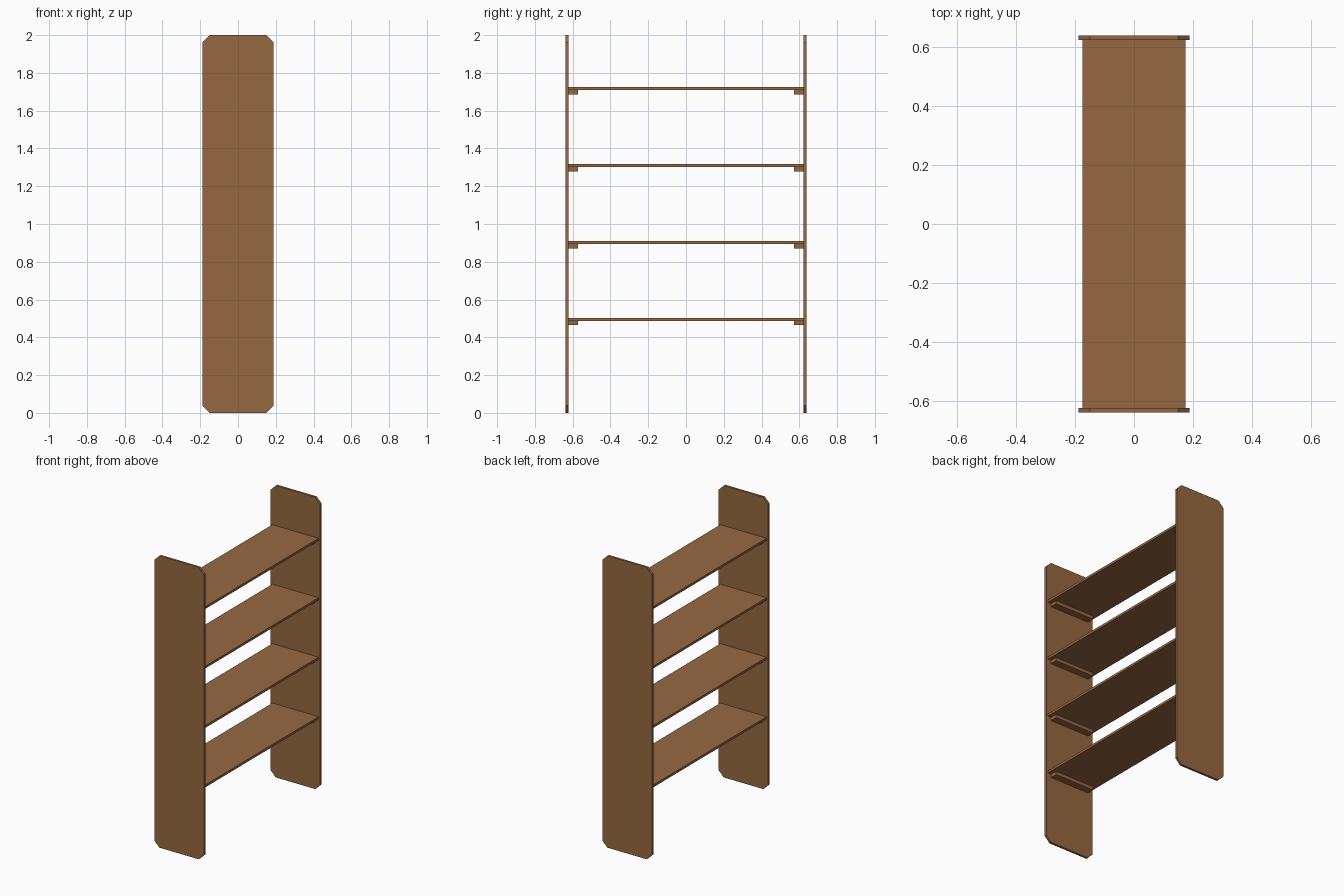
import bpy, bmesh

if "Cube" in bpy.data.objects:
    bpy.data.objects.remove(bpy.data.objects["Cube"])

wood = bpy.data.materials.new("brown wood")
wood.diffuse_color = (0.305, 0.141, 0.053, 1)
wood.use_nodes = True
wood.node_tree.nodes["Principled BSDF"].inputs["Base Color"].default_value = wood.diffuse_color

HALF_X, CHAMFER = 0.1875, 0.038   # side panel half depth and corner cut
Y_IN, Y_OUT = 0.622, 0.638        # inner and outer faces of side panels


def finish(name, bm):
    bmesh.ops.recalc_face_normals(bm, faces=bm.faces)
    mesh = bpy.data.meshes.new(name)
    bm.to_mesh(mesh)
    bm.free()
    mesh.materials.append(wood)
    obj = bpy.data.objects.new(name, mesh)
    bpy.context.collection.objects.link(obj)


def prism(name, profile, y0, y1):
    """Extrude an x-z profile from y0 to y1."""
    bm = bmesh.new()
    face = bm.faces.new([bm.verts.new((x, y0, z)) for x, z in profile])
    ext = bmesh.ops.extrude_face_region(bm, geom=[face])
    verts = [v for v in ext["geom"] if isinstance(v, bmesh.types.BMVert)]
    bmesh.ops.translate(bm, verts=verts, vec=(0, y1 - y0, 0))
    finish(name, bm)


def rect(hx, z0, z1):
    return [(-hx, z0), (hx, z0), (hx, z1), (-hx, z1)]


# Side panels with cut corners
a, b, c = HALF_X, HALF_X - CHAMFER, CHAMFER
outline = [(-b, 0), (b, 0), (a, c), (a, 2 - c), (b, 2), (-b, 2), (-a, 2 - c), (-a, c)]
sides = (("left", -1), ("right", 1))
for side, s in sides:
    prism(f"side_panel_{side}", outline, s * Y_IN, s * Y_OUT)

# Shelves, each resting on a cleat at both ends
for i in range(4):
    top = 0.503 + i * 0.4075
    under = top - 0.016
    prism(f"shelf_{i + 1}", rect(0.175, under, top), -Y_IN, Y_IN)
    for side, s in sides:
        prism(f"cleat_{i + 1}_{side}", rect(0.15, under - 0.023, under), s * (Y_IN - 0.049), s * Y_IN)
